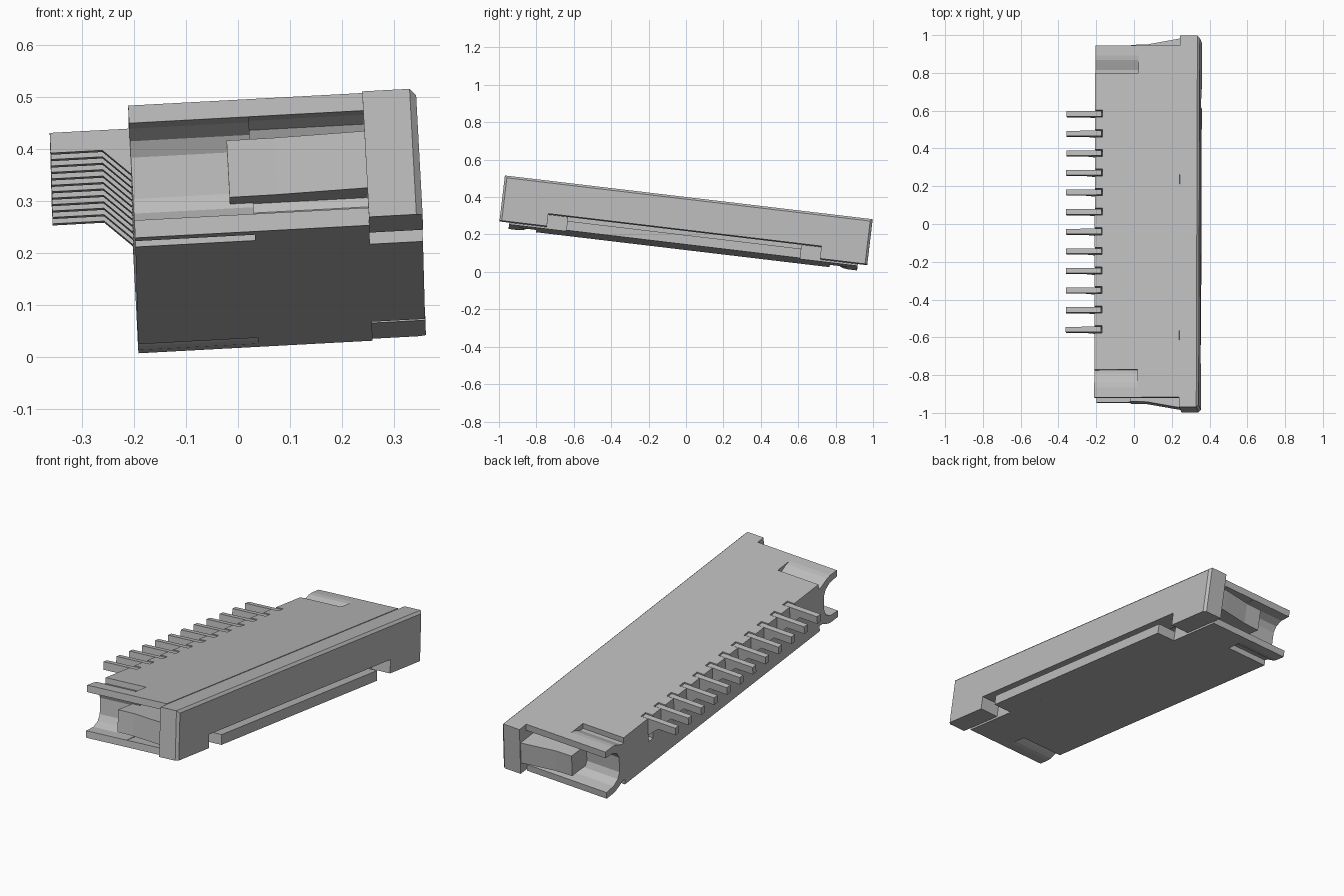
import bpy, bmesh
from mathutils import Matrix, Vector

if "Cube" in bpy.data.objects:
    bpy.data.objects.remove(bpy.data.objects["Cube"])

# Tilted frame shared by every part
ex = Vector((1, 0, 0.054)).normalized()
ey = Vector((0, 1, -0.119)).normalized()
ez = ex.cross(ey).normalized()
frame = Matrix((ex, ey, ez)).transposed().to_4x4()
frame.translation = (0, -0.015, 0.139)

grey = bpy.data.materials.new("light_grey")
grey.use_nodes = True
grey.diffuse_color = (0.5, 0.5, 0.5, 1)
grey.node_tree.nodes["Principled BSDF"].inputs["Base Color"].default_value = (0.5, 0.5, 0.5, 1)


def add_prism(bm, pts, axis, a, b):
    """Extrude a 2D outline along x, y or z from a to b."""
    def place(p, t):
        c = list(p)
        c.insert("xyz".index(axis), t)
        return bm.verts.new(c)
    low = [place(p, a) for p in pts]
    high = [place(p, b) for p in pts]
    bm.faces.new(low)
    bm.faces.new(high)
    for i in range(len(pts)):
        j = (i + 1) % len(pts)
        bm.faces.new((low[i], low[j], high[j], high[i]))


def rect(x0, x1, y0, y1):
    return [(x0, y0), (x1, y0), (x1, y1), (x0, y1)]


def finish(name, bm):
    bmesh.ops.recalc_face_normals(bm, faces=bm.faces)
    mesh = bpy.data.meshes.new(name)
    bm.to_mesh(mesh)
    bm.free()
    mesh.materials.append(grey)
    obj = bpy.data.objects.new(name, mesh)
    obj.matrix_world = frame
    bpy.context.collection.objects.link(obj)
    return obj


def prism(name, pts, axis, a, b):
    bm = bmesh.new()
    add_prism(bm, pts, axis, a, b)
    return finish(name, bm)


def cut(obj, cutter):
    cutter.hide_render = True
    cutter.hide_set(True)
    cutter.display_type = 'WIRE'
    mod = obj.modifiers.new("slots", 'BOOLEAN')
    mod.operation = 'DIFFERENCE'
    mod.solver = 'EXACT'
    mod.object = cutter


def four_way(quarter, mid):
    """Mirror a quarter outline into a full cross-section."""
    q = quarter
    full = q + [(v, -h) for v, h in reversed(q)]
    full += [(-v, -h) for v, h in q] + [(-v, h) for v, h in reversed(q)]
    return [(v, h + mid) for v, h in full]


# Housing: plain section by the latch, dipped tabs at the back
tab_plain = [(0.938, 0.128), (0.938, 0.094), (0.87, 0.094), (0.835, 0.08), (0.82, 0.05)]
tab_dipped = [(0.79, 0.128), (0.79, 0.1), (0.81, 0.101), (0.84, 0.115), (0.86, 0.124),
              (0.885, 0.128), (0.938, 0.128), (0.938, 0.094), (0.88, 0.09),
              (0.845, 0.07), (0.83, 0.04)]
front_housing = prism("front_housing", four_way(tab_plain, 0.118), 'x', 0.035, 0.255)
rear_housing = prism("rear_housing", four_way(tab_dipped, 0.118), 'x', -0.195, 0.035)

# Cable slot
cable_slot = prism("cable_slot_cutter", rect(-0.63, 0.63, 0.04, 0.085), 'x', 0.08, 0.3)
cut(front_housing, cable_slot)

# Pins and the notches they sit in
pin_outline = [(-0.347, 0.243), (-0.16, 0.243), (-0.16, 0.15), (-0.195, 0.155),
               (-0.248, 0.204), (-0.347, 0.204)]
pins, notches = bmesh.new(), bmesh.new()
for i in range(12):
    y = (i - 5.5) * 0.1045
    add_prism(pins, pin_outline, 'y', y - 0.014, y + 0.014)
    add_prism(notches, rect(-0.25, -0.155, 0.12, 0.3), 'y', y - 0.019, y + 0.019)
finish("contact_pins", pins)
cut(rear_housing, finish("pin_notch_cutter", notches))

# Lower lip that carries the cable
prism("cable_lip", rect(0.25, 0.357, -0.01, 0.04), 'y', -0.63, 0.63)

# Sliding latch with a wide recess below and chamfered face edges
bm = bmesh.new()
latch = [(-0.99, 0), (-0.735, 0), (-0.735, 0.067), (0.735, 0.067),
         (0.735, 0), (0.99, 0), (0.99, 0.243), (-0.99, 0.243)]
add_prism(bm, latch, 'x', 0.255, 0.358)


def on_rim(e):
    a, b = (v.co for v in e.verts)
    if min(a.x, b.x) < 0.35:
        return False
    return min(a.z, b.z) > 0.24 or min(abs(a.y), abs(b.y)) > 0.98


bmesh.ops.recalc_face_normals(bm, faces=bm.faces)
bmesh.ops.bevel(bm, geom=[e for e in bm.edges if on_rim(e)], offset=0.012,
                segments=1, affect='EDGES')
finish("latch", bm)

# Latch arms at both ends
arm = [(-0.01, 0.815), (0.26, 0.815), (0.26, 0.985), (0.23, 0.98), (0.08, 0.953), (-0.01, 0.95)]
for side, name in ((1, "back_latch_arm"), (-1, "front_latch_arm")):
    prism(name, [(x, y * side) for x, y in arm], 'z', 0.057, 0.167)
